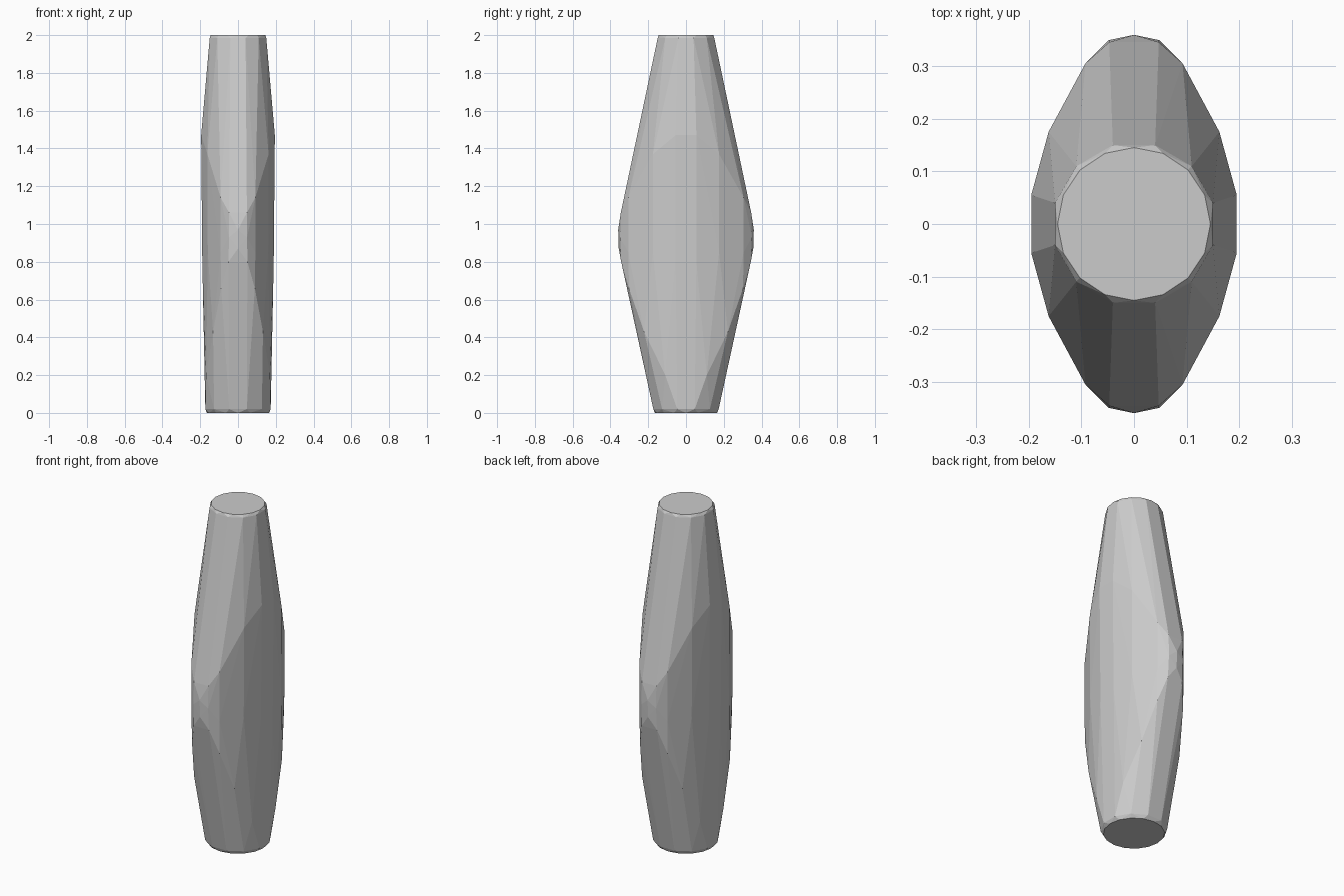
import bpy, bmesh
from math import cos, sin, tau, radians

if "Cube" in bpy.data.objects:
    bpy.data.objects.remove(bpy.data.objects["Cube"])


def ring(radius, z, sides, offset=0.0):
    return [(radius * cos(tau * i / sides + offset),
             radius * sin(tau * i / sides + offset), z) for i in range(sides)]


# End caps: twelve-sided rims with a small rounded edge
points = ring(0.165, 0.0, 16) + ring(0.179, 0.02, 12, radians(15))
points += ring(0.155, 1.985, 12, radians(15)) + ring(0.145, 2.0, 16)

# Bulging middle: one quarter of the shoulder outline, mirrored in x and y
quarter = [
    # upper shoulder line
    (0.195, 0.055, 1.47), (0.162, 0.175, 1.37), (0.092, 0.305, 1.14),
    (0.047, 0.345, 1.06), (0.0, 0.359, 0.97),
    # crown of the bulge
    (0.048, 0.349, 0.93), (0.0, 0.356, 0.87), (0.092, 0.305, 0.85),
    # lower shoulder line
    (0.05, 0.343, 0.80), (0.089, 0.302, 0.66), (0.132, 0.222, 0.43),
    (0.169, 0.11, 0.20),
    # flat sides
    (0.189, 0.055, 0.80), (0.16, 0.175, 0.85),
]
for sx in (1, -1):
    for sy in (1, -1):
        points += [(sx * x, sy * y, z) for x, y, z in quarter]

# Wrap everything in a convex, flat-shaded skin
bm = bmesh.new()
for p in points:
    bm.verts.new(p)
bmesh.ops.remove_doubles(bm, verts=bm.verts[:], dist=0.0005)
hull = bmesh.ops.convex_hull(bm, input=bm.verts[:])
loose = [v for v in bm.verts if not v.link_faces]
bmesh.ops.delete(bm, geom=loose, context='VERTS')
bmesh.ops.dissolve_limit(bm, angle_limit=radians(0.5),
                         verts=bm.verts[:], edges=bm.edges[:])
bmesh.ops.recalc_face_normals(bm, faces=bm.faces[:])

mesh = bpy.data.meshes.new("tapered_body")
bm.to_mesh(mesh)
bm.free()
body = bpy.data.objects.new("tapered_body", mesh)
bpy.context.collection.objects.link(body)
